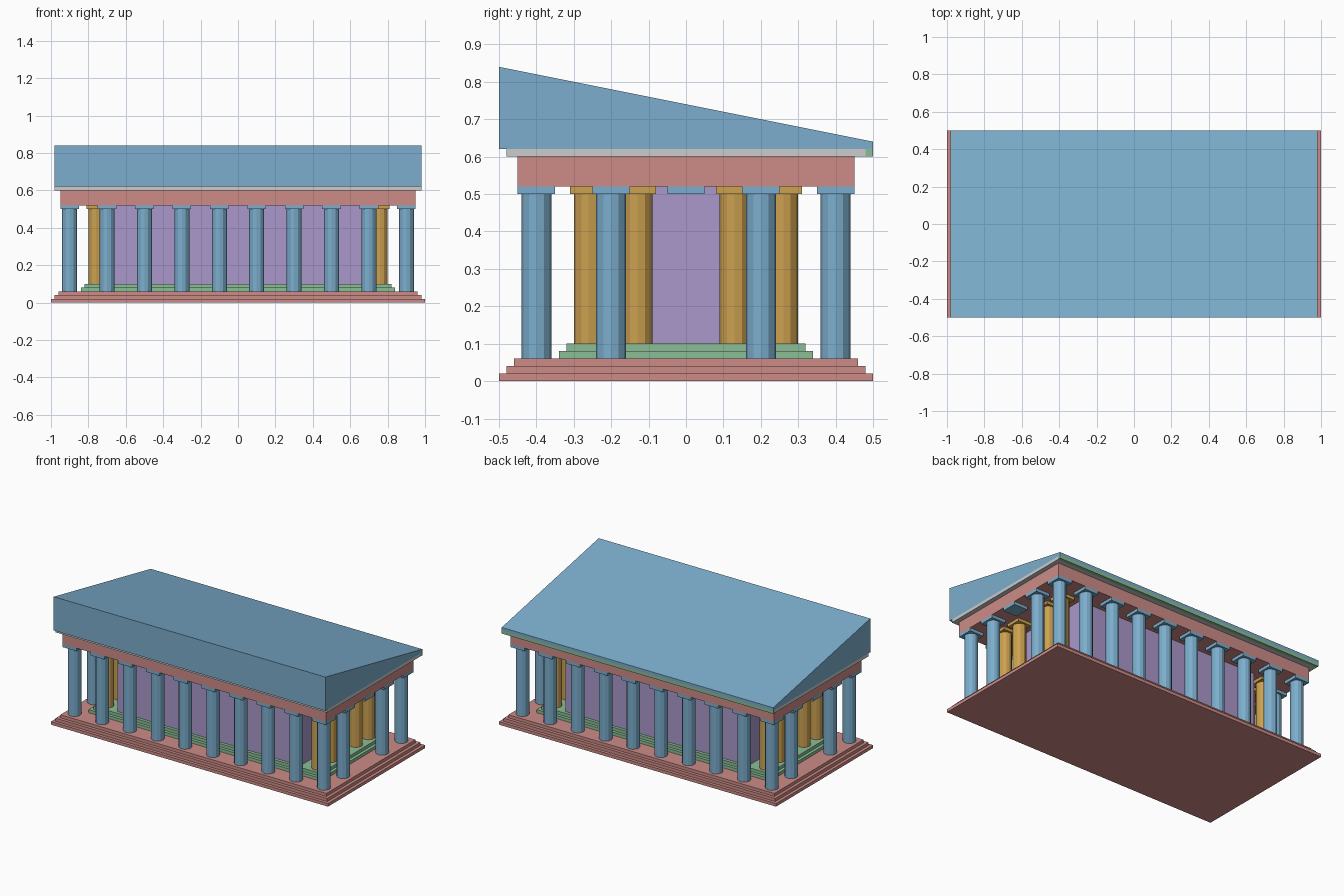
import bpy, bmesh, math

cube = bpy.data.objects.get("Cube")
if cube:
    bpy.data.objects.remove(cube, do_unlink=True)


def material(name, rgb):
    lin = [(c / 255 / 12.92) if c < 11 else ((c / 255 + 0.055) / 1.055) ** 2.4 for c in rgb]
    mat = bpy.data.materials.new(name)
    mat.use_nodes = True
    mat.diffuse_color = (*lin, 1)
    mat.node_tree.nodes["Principled BSDF"].inputs["Base Color"].default_value = (*lin, 1)
    return mat


BLUE = material("blue", (124, 174, 205))
RED = material("dusty red", (205, 140, 135))
GREEN = material("sage green", (139, 190, 150))
GOLD = material("ochre", (204, 161, 80))
PURPLE = material("lavender", (170, 152, 203))
GREY = material("light grey", (204, 204, 204))


def finish(name, bm, mat):
    bmesh.ops.recalc_face_normals(bm, faces=bm.faces)
    mesh = bpy.data.meshes.new(name)
    bm.to_mesh(mesh)
    bm.free()
    mesh.materials.append(mat)
    obj = bpy.data.objects.new(name, mesh)
    bpy.context.collection.objects.link(obj)
    return obj


def prism(name, profile, half_x, mat):
    """Extrude a (y, z) profile along x."""
    bm = bmesh.new()
    face = bm.faces.new([bm.verts.new((-half_x, y, z)) for y, z in profile])
    new = bmesh.ops.extrude_face_region(bm, geom=[face])["geom"]
    bmesh.ops.translate(bm, vec=(2 * half_x, 0, 0),
                        verts=[v for v in new if isinstance(v, bmesh.types.BMVert)])
    return finish(name, bm, mat)


def slab(name, half_x, y0, y1, z0, z1, mat):
    return prism(name, [(y0, z0), (y1, z0), (y1, z1), (y0, z1)], half_x, mat)


def capital(name, x, y, mat):
    obj = slab(name, 0.05, -0.05, 0.05, 0.5, 0.52, mat)
    obj.location = (x, y, 0)


def column(name, x, y, base, mat):
    bm = bmesh.new()
    bmesh.ops.create_cone(bm, cap_ends=True, segments=12, radius1=0.04, radius2=0.04,
                          depth=0.5 - base)
    obj = finish(name + "_shaft", bm, mat)
    obj.location = (x, y, (0.5 + base) / 2)
    capital(name + "_capital", x, y, mat)


# Stepped platform and the inner plinth
for i in range(3):
    inset = 0.02 * i
    slab(f"platform_step_{i + 1}", 1 - inset, -0.5 + inset, 0.5 - inset, inset, inset + 0.02, RED)
for i in range(2):
    inset = 0.02 * i
    slab(f"plinth_step_{i + 1}", 0.84 - inset, -0.34 + inset, 0.34 - inset,
         0.06 + inset, 0.08 + inset, GREEN)

# Inner chamber
slab("chamber", 0.66, -0.3, 0.3, 0.1, 0.52, PURPLE)

# Outer colonnade, open in the middle of each end
for y in (-0.4, 0.4):
    for i in range(10):
        column("outer_column", -0.9 + 0.2 * i, y, 0.06, BLUE)
for x in (-0.9, 0.9):
    for y in (-0.2, 0.2):
        column("end_column", x, y, 0.06, BLUE)
    capital("entrance_capital", x, 0, BLUE)

# Porch columns in front of the chamber ends
for x in (-0.76, 0.76):
    for y in (-0.26, -0.13, 0.13, 0.26):
        column("porch_column", x, y, 0.1, GOLD)

# Beam, cornice, rear eave and sloping roof
slab("beam", 0.95, -0.45, 0.45, 0.52, 0.6, RED)
slab("cornice", 0.98, -0.48, 0.48, 0.6, 0.62, GREY)
slab("rear_eave", 0.98, 0.48, 0.5, 0.6, 0.62, GREEN)
prism("roof", [(-0.5, 0.62), (0.5, 0.62), (0.5, 0.64), (-0.5, 0.84)], 0.98, BLUE)
